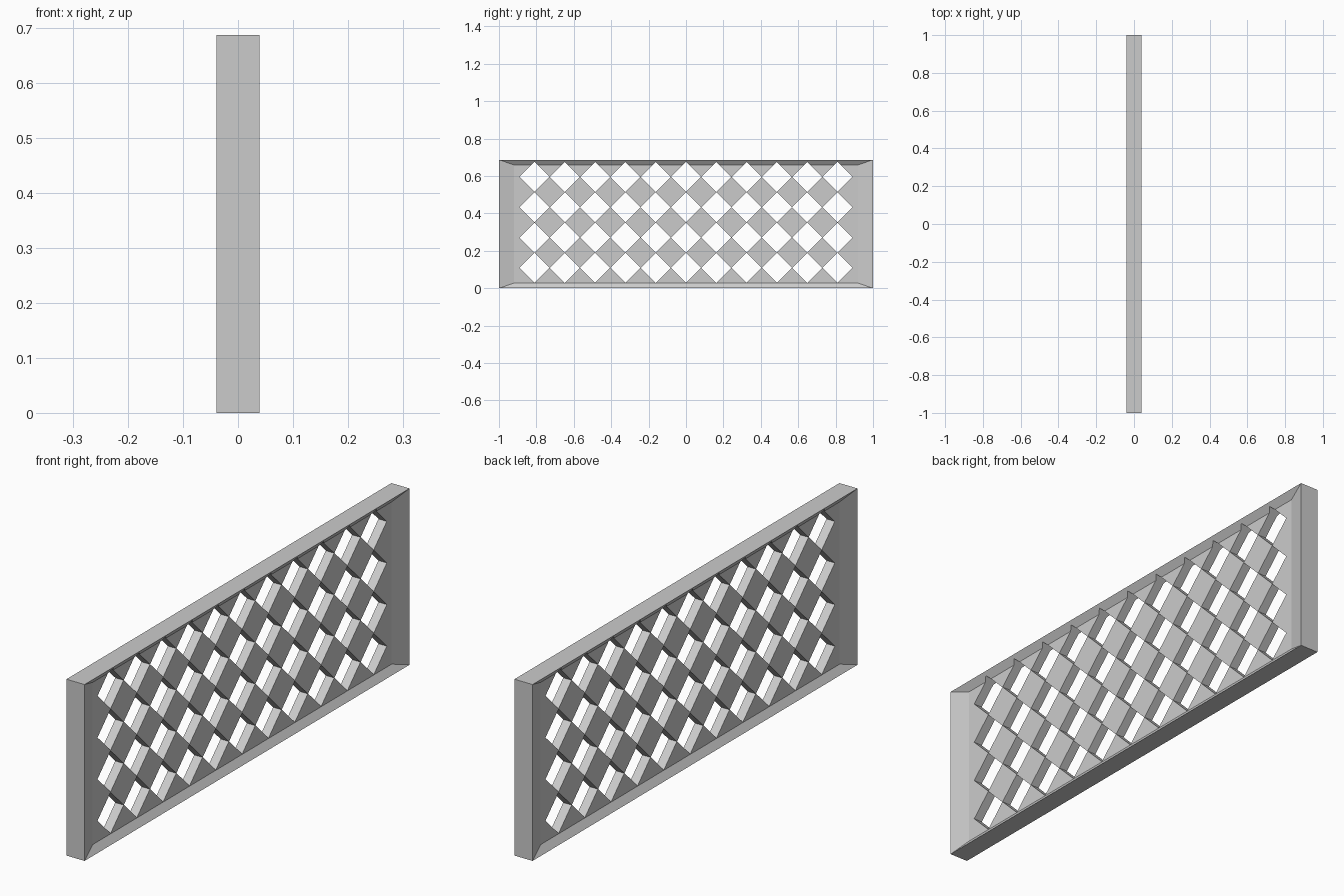
import bpy, bmesh

if "Cube" in bpy.data.objects:
    bpy.data.objects.remove(bpy.data.objects["Cube"])

HALF_X, HALF_Y, HEIGHT = 0.039, 1.0, 0.687
PANEL_X = 0.018       # half thickness of the recessed panel
INSET = 0.92          # recess outline relative to the frame outline
COLS, ROWS, STEP, R = 11, 4, 0.162, 0.0803
FIRST_Z = 0.109


def make_object(name, bm):
    bmesh.ops.recalc_face_normals(bm, faces=bm.faces)
    mesh = bpy.data.meshes.new(name)
    bm.to_mesh(mesh)
    bm.free()
    obj = bpy.data.objects.new(name, mesh)
    bpy.context.collection.objects.link(obj)
    return obj


def loft(bm, rings):
    """Join four-point rings into a closed solid."""
    loops = [[bm.verts.new(p) for p in ring] for ring in rings]
    for a, b in zip(loops, loops[1:]):
        for i in range(4):
            j = (i + 1) % 4
            bm.faces.new((a[i], a[j], b[j], b[i]))
    bm.faces.new(loops[0])
    bm.faces.new(loops[-1])


def rectangle(x, s):
    mid = HEIGHT / 2
    return [(x, sy * HALF_Y * s, mid + sz * mid * s)
            for sy, sz in ((-1, -1), (1, -1), (1, 1), (-1, 1))]


def diamond(x, y, z):
    return [(x, y - R, z), (x, y, z - R), (x, y + R, z), (x, y, z + R)]


# Slab with a sloped recess on both faces
bm = bmesh.new()
loft(bm, [rectangle(-PANEL_X, INSET), rectangle(-HALF_X, 1),
          rectangle(HALF_X, 1), rectangle(PANEL_X, INSET)])
panel = make_object("lattice_panel", bm)

# Grid of diamond openings
bm = bmesh.new()
for c in range(COLS):
    for r in range(ROWS):
        y, z = (c - (COLS - 1) / 2) * STEP, FIRST_Z + r * STEP
        loft(bm, [diamond(-0.1, y, z), diamond(0.1, y, z)])
cutter = make_object("diamond_cutter", bm)
cutter.hide_render = True

cut = panel.modifiers.new("openings", 'BOOLEAN')
cut.operation = 'DIFFERENCE'
cut.solver = 'EXACT'
cut.object = cutter
bpy.context.view_layer.objects.active = panel
panel.select_set(True)
bpy.ops.object.modifier_apply(modifier=cut.name)
bpy.data.objects.remove(cutter, do_unlink=True)
